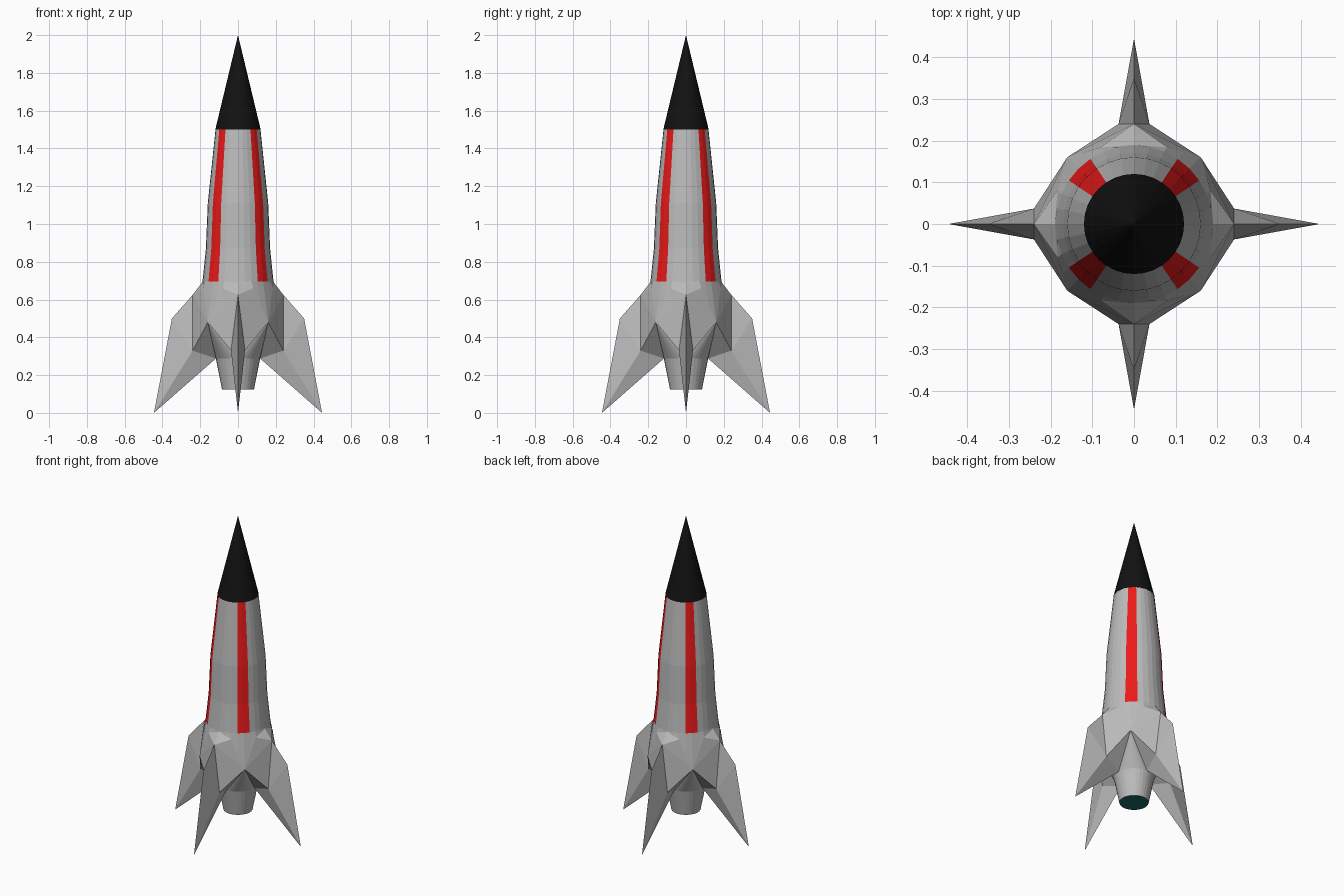
import bpy, bmesh
from math import sin, cos, pi
from mathutils import Vector, Matrix

if "Cube" in bpy.data.objects:
    bpy.data.objects.remove(bpy.data.objects["Cube"])

N = 32  # sides around the body


def material(name, color):
    m = bpy.data.materials.new(name)
    m.diffuse_color = color
    m.use_nodes = True
    m.node_tree.nodes["Principled BSDF"].inputs["Base Color"].default_value = m.diffuse_color
    return m


GREY = material("grey", (0.5, 0.5, 0.5, 1))
RED = material("red", (0.85, 0.01, 0.01, 1))
BLACK = material("black", (0.006, 0.006, 0.006, 1))
TEAL = material("teal", (0.01, 0.13, 0.14, 1))


def polar(r, k, z):
    a = 2 * pi * k / N
    return Vector((r * cos(a), r * sin(a), z))


def ring(r, z):
    return [polar(r, k, z) for k in range(N)]


def finish(name, faces, mats):
    """faces: list of (points, material index)"""
    bm = bmesh.new()
    for pts, mi in faces:
        f = bm.faces.new([bm.verts.new(p) for p in pts])
        f.material_index = mi
    bmesh.ops.remove_doubles(bm, verts=bm.verts, dist=0.0005)
    bmesh.ops.recalc_face_normals(bm, faces=bm.faces)
    me = bpy.data.meshes.new(name)
    bm.to_mesh(me)
    bm.free()
    for m in mats:
        me.materials.append(m)
    ob = bpy.data.objects.new(name, me)
    bpy.context.collection.objects.link(ob)
    return ob


def bridge(a, b, mat=lambda k: 0):
    return [([a[k], a[(k + 1) % N], b[(k + 1) % N], b[k]], mat(k)) for k in range(N)]


# Key points of one fin (on +x) and the valley between two fins
valley = Vector((0.16, 0.16, 0.48))
root = Vector((0.24, 0, 0.625))
elbow = Vector((0.35, 0, 0.5))
tip = Vector((0.445, 0, 0))
shoulder = Vector((0.24, 0.037, 0.33))

# Scalloped lower edge of the hull: an eighth, then reflected around
s0, s2 = polar(0.19, 0, 0.69), polar(0.2, 2.1, 0.66)
eighth = [s0, (s0 + s2) / 2, s2, (s2 + valley) / 2, valley]
swap = lambda p: Vector((p.y, p.x, p.z))
quarter = eighth + [swap(p) for p in eighth[3:0:-1]]
skirt = [Matrix.Rotation(q * pi / 2, 3, 'Z') @ p for q in range(4) for p in quarter]

# Hull with four red stripes
stripe = lambda k: 1 if k % 8 in (3, 4) else 0
rings = [ring(0.119, 1.5), ring(0.16, 1.11), ring(0.17, 0.87), ring(0.188, 0.695)]
hull = []
for a, b in zip(rings, rings[1:]):
    hull += bridge(a, b, stripe)
hull += bridge(rings[-1], skirt)
finish("hull", hull, [GREY, RED])

# Fins with their fairings: half a fin, mirrored and turned four times
low = ring(0.117, 0.288)
half = [[root, eighth[i], eighth[i + 1]] for i in range(4)]
half += [[root, valley, shoulder], [shoulder, valley, low[0]],
         [root, elbow, shoulder], [elbow, tip, shoulder], [shoulder, tip, low[0]]]
half += [[valley, low[i], low[i + 1]] for i in range(4)]
fins = []
for q in range(4):
    rot = Matrix.Rotation(q * pi / 2, 3, 'Z')
    for side in (1, -1):
        m = rot @ Matrix.Diagonal((1, side, 1))
        fins += [([m @ p for p in f], 0) for f in half]
finish("fins", fins, [GREY])

# Engine nozzle with a teal end
end = ring(0.085, 0.125)
finish("nozzle", bridge(low, end) + [(end, 1)], [GREY, TEAL])

# Nose cone
base = ring(0.12, 1.5)
apex = Vector((0, 0, 2))
finish("nose_cone", [([base[k], base[(k + 1) % N], apex], 0) for k in range(N)] + [(base, 0)], [BLACK])
